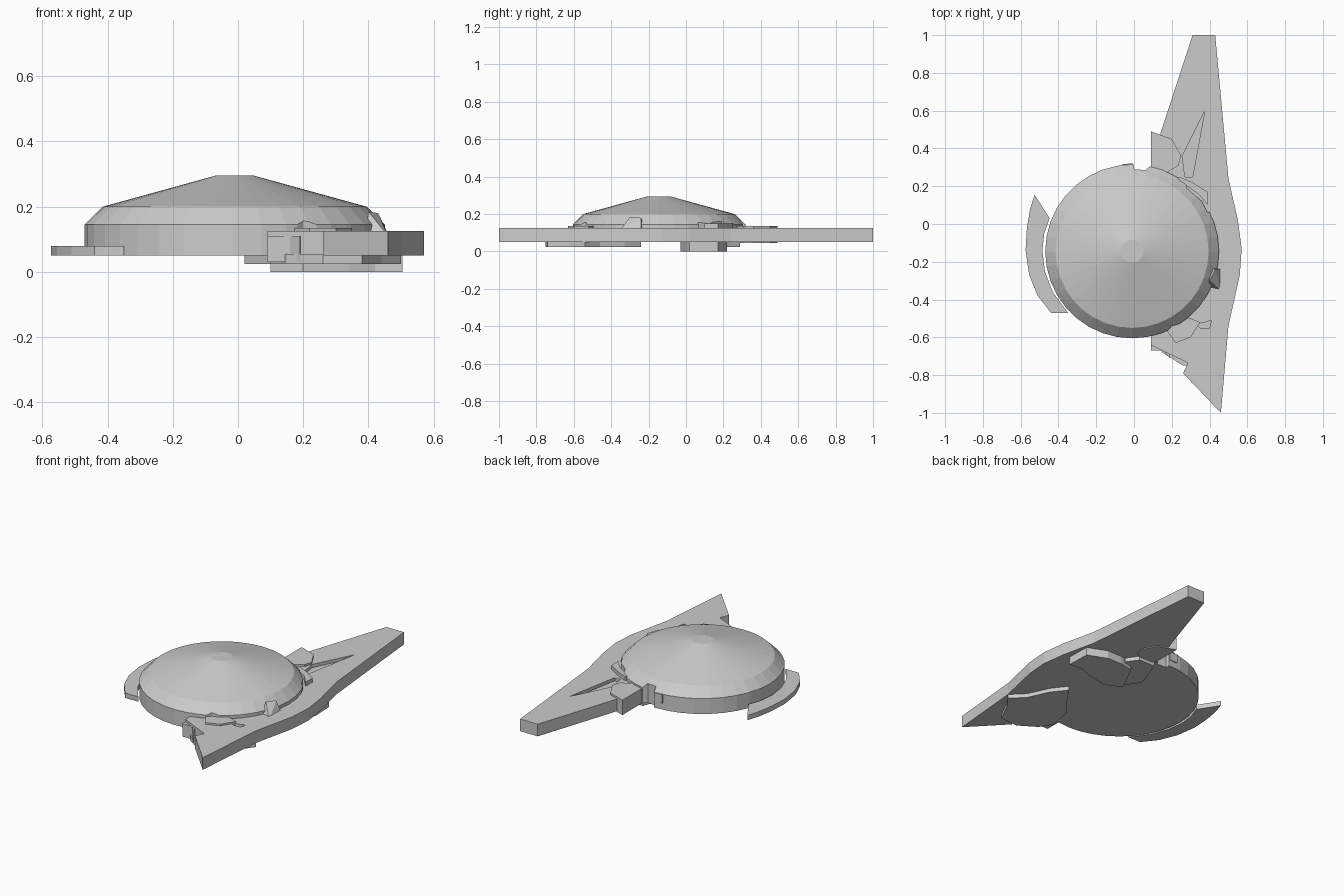
import bpy, bmesh
from math import cos, sin, pi

CX, CY = -0.01, -0.145      # centre of the saucer


def finish(name, bm):
    bmesh.ops.recalc_face_normals(bm, faces=bm.faces)
    me = bpy.data.meshes.new(name)
    bm.to_mesh(me)
    bm.free()
    ob = bpy.data.objects.new(name, me)
    bpy.context.collection.objects.link(ob)
    return ob


def plate(name, pts, z0, z1):
    """Flat plate: outline in plan, extruded from z0 to z1."""
    bm = bmesh.new()
    face = bm.faces.new([bm.verts.new((x, y, z0)) for x, y in pts])
    res = bmesh.ops.extrude_face_region(bm, geom=[face])
    for v in res["geom"]:
        if isinstance(v, bmesh.types.BMVert):
            v.co.z = z1
    return finish(name, bm)


def lathe(name, profile, n):
    """Closed faceted body of revolution about the saucer centre."""
    bm = bmesh.new()
    rings = [[bm.verts.new((CX + r * cos(2 * pi * i / n), CY + r * sin(2 * pi * i / n), z))
              for i in range(n)] for r, z in profile]
    for a, b in zip(rings, rings[1:]):
        for i in range(n):
            j = (i + 1) % n
            bm.faces.new((a[i], a[j], b[j], b[i]))
    bm.faces.new(rings[0])
    bm.faces.new(rings[-1])
    return finish(name, bm)


def cut(target, name, pts, z0, z1):
    cutter = plate(name, pts, z0, z1)
    cutter.hide_render = True
    cutter.hide_viewport = True
    mod = target.modifiers.new(name, 'BOOLEAN')
    mod.operation = 'DIFFERENCE'
    mod.solver = 'EXACT'
    mod.object = cutter


# Saucer with chipped rim
saucer = lathe("saucer", [(0.46, 0.05), (0.46, 0.145), (0.405, 0.20), (0.06, 0.295)], 36)
cut(saucer, "rear_chip_cutter", [(-0.005, 0.40), (0.0, 0.29), (0.06, 0.285), (0.09, 0.31), (0.09, 0.40)], 0.0, 0.4)
cut(saucer, "front_chip_cutter", [(0.17, -0.72), (0.17, -0.575), (0.20, -0.54), (0.27, -0.52),
                                  (0.36, -0.42), (0.5, -0.5)], 0.125, 0.17)
cut(saucer, "side_chip_cutter", [(0.27, 0.25), (0.28, 0.19), (0.36, 0.12), (0.39, 0.06), (0.5, 0.15)], 0.125, 0.18)

# Long side wing
wing = plate("side_wing", [
    (0.31, 1.0), (0.43, 1.0), (0.50, 0.24), (0.55, 0.02), (0.57, -0.13), (0.56, -0.27),
    (0.50, -0.54), (0.46, -1.0), (0.26, -0.79), (0.285, -0.735), (0.19, -0.69), (0.09, -0.64),
    (0.09, -0.58), (0.20, -0.42), (0.28, -0.15), (0.2, 0.1), (0.09, 0.22), (0.09, 0.33), (0.14, 0.48)],
    0.05, 0.125)
cut(wing, "wing_slot_cutter", [(0.375, 0.60), (0.255, 0.36), (0.27, 0.25), (0.31, 0.25)], 0.105, 0.2)
cut(wing, "wing_pit_cutter", [(0.33, -0.53), (0.35, -0.55), (0.40, -0.55), (0.41, -0.51), (0.38, -0.52)], 0.085, 0.2)

# Thin crescent on the other side
plate("side_crescent", [
    (-0.526, 0.155), (-0.447, 0.03), (-0.475, -0.05), (-0.485, -0.14), (-0.472, -0.25),
    (-0.43, -0.36), (-0.35, -0.47), (-0.44, -0.47), (-0.51, -0.38), (-0.555, -0.27),
    (-0.574, -0.14), (-0.567, -0.02), (-0.55, 0.08)], 0.05, 0.08)

# Panels around the wing root
plate("rear_root_panel", [(0.09, 0.49), (0.20, 0.45), (0.25, 0.36), (0.235, 0.31),
                          (0.17, 0.27), (0.09, 0.30)], 0.045, 0.137)
plate("rear_root_block", [(0.20, 0.20), (0.28, 0.20), (0.34, 0.16), (0.39, 0.10),
                          (0.39, 0.17), (0.31, 0.22), (0.24, 0.25)], 0.12, 0.15)
plate("front_root_panel", [(0.09, -0.55), (0.09, -0.67), (0.155, -0.67), (0.19, -0.71),
                           (0.20, -0.60)], 0.03, 0.11)
plate("front_root_block", [(0.17, -0.56), (0.22, -0.63), (0.30, -0.60), (0.35, -0.52), (0.25, -0.48)], 0.10, 0.135)
plate("rear_rim_tab", [(-0.06, 0.28), (-0.06, 0.318), (-0.005, 0.32), (-0.005, 0.28)], 0.09, 0.145)

# Underside armour
plate("front_belly_panel", [
    (0.10, -0.60), (0.15, -0.68), (0.26, -0.75), (0.38, -0.74), (0.44, -0.62), (0.50, -0.54),
    (0.42, -0.46), (0.36, -0.33), (0.29, -0.24), (0.22, -0.34), (0.13, -0.45)], 0.025, 0.055)
plate("middle_belly_panel", [
    (0.10, 0.02), (0.20, -0.03), (0.34, 0.0), (0.42, 0.03), (0.505, 0.02), (0.50, 0.17),
    (0.38, 0.22), (0.28, 0.22), (0.19, 0.20)], 0.0, 0.055)
plate("inner_belly_panel", [(0.02, 0.10), (0.10, -0.02), (0.22, 0.0), (0.25, 0.22),
                            (0.20, 0.29), (0.09, 0.29)], 0.025, 0.055)

# Small fin rising at the saucer rim
bm = bmesh.new()
base = [bm.verts.new(p) for p in ((0.39, -0.34, 0.11), (0.46, -0.355, 0.11), (0.463, -0.24, 0.11), (0.39, -0.22, 0.11))]
top = [bm.verts.new((0.40, -0.30, 0.185)), bm.verts.new((0.43, -0.24, 0.18))]
for f in ((0, 1, 2, 3),):
    bm.faces.new([base[i] for i in f])
bm.faces.new((base[0], base[1], top[0]))
bm.faces.new((base[1], base[2], top[1]))
bm.faces.new((base[1], top[1], top[0]))
bm.faces.new((base[2], base[3], top[1]))
bm.faces.new((base[3], base[0], top[0]))
bm.faces.new((base[3], top[0], top[1]))
finish("rim_fin", bm)
